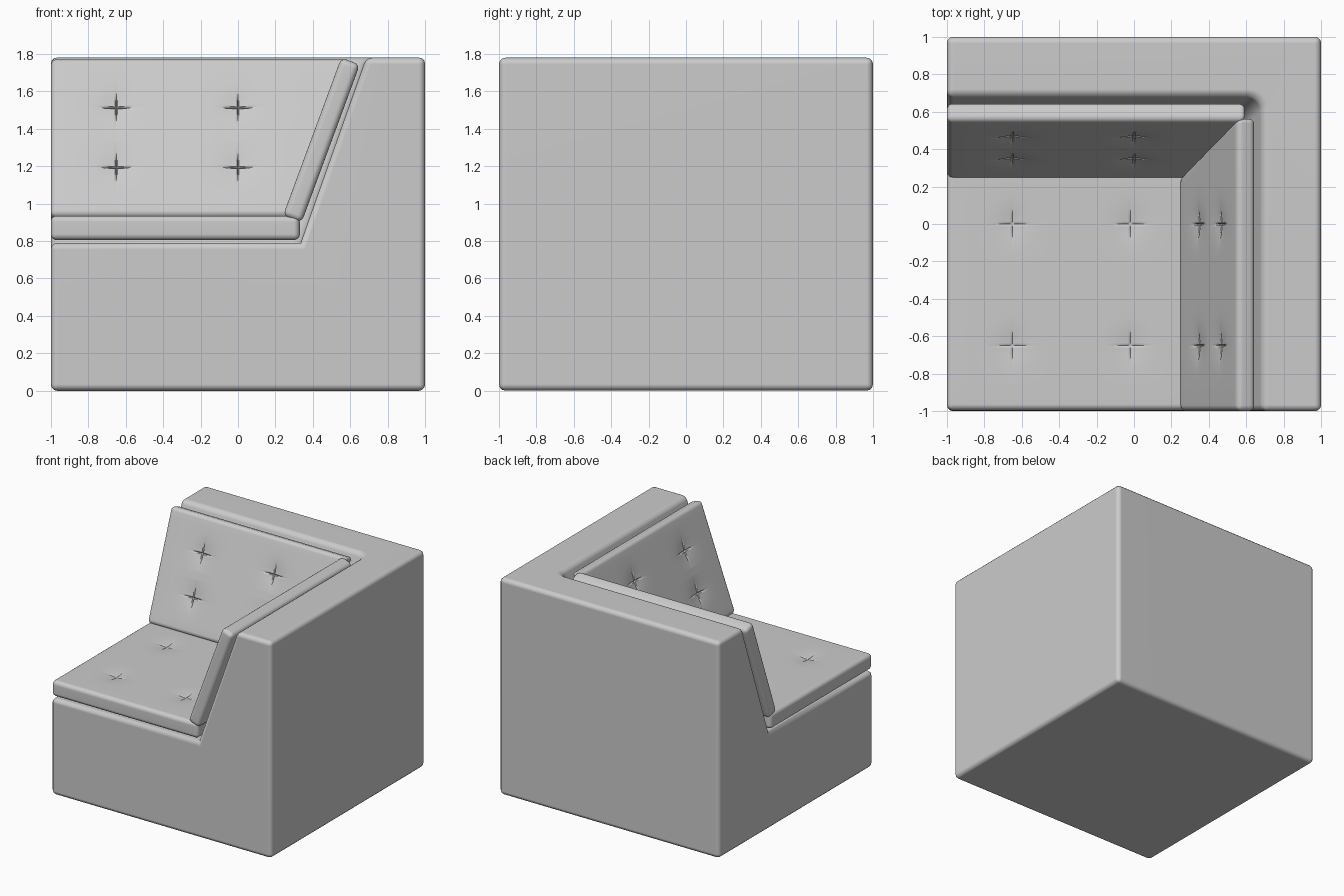
import bpy, bmesh, math
from mathutils import Matrix, Vector

cube = bpy.data.objects.get("Cube")
if cube:
    bpy.data.objects.remove(cube, do_unlink=True)

# One upholstery colour
fabric = bpy.data.materials.new("grey_fabric")
fabric.use_nodes = True
GREY = (0.6, 0.6, 0.6, 1)
fabric.diffuse_color = GREY
fabric.node_tree.nodes["Principled BSDF"].inputs["Base Color"].default_value = GREY


def finish(name, bm):
    bmesh.ops.recalc_face_normals(bm, faces=bm.faces[:])
    mesh = bpy.data.meshes.new(name)
    bm.to_mesh(mesh)
    bm.free()
    mesh.materials.append(fabric)
    ob = bpy.data.objects.new(name, mesh)
    bpy.context.collection.objects.link(ob)
    bpy.ops.object.select_all(action="DESELECT")
    ob.select_set(True)
    bpy.context.view_layer.objects.active = ob
    bpy.ops.object.shade_smooth_by_angle(angle=math.radians(50))
    weighted = ob.modifiers.new("flat_panels", "WEIGHTED_NORMAL")
    weighted.keep_sharp = True
    return ob


def round_edges(bm, edges, radius, segments):
    bmesh.ops.bevel(bm, geom=edges, offset=radius, segments=segments,
                    profile=0.5, affect="EDGES", clamp_overlap=True)


# Corner frame: a block with a seat recess and two sloping inner walls
HEIGHT, SEAT, INNER, RIM = 1.78, 0.79, 0.335, 0.685
bm = bmesh.new()
pts = {
    "a": (-1, -1, 0), "b": (1, -1, 0), "c": (1, 1, 0), "d": (-1, 1, 0),
    "e": (-1, -1, SEAT), "f": (INNER, -1, SEAT),
    "g": (INNER, INNER, SEAT), "h": (-1, INNER, SEAT),
    "i": (RIM, -1, HEIGHT), "j": (1, -1, HEIGHT), "k": (1, 1, HEIGHT),
    "l": (-1, 1, HEIGHT), "m": (-1, RIM, HEIGHT), "n": (RIM, RIM, HEIGHT),
}
v = {key: bm.verts.new(p) for key, p in pts.items()}
for loop in ("dcba", "abjife", "bckj", "cdlk", "daehml", "efgh", "fing", "hgnm", "ijklmn"):
    bm.faces.new([v[key] for key in loop])
bmesh.ops.recalc_face_normals(bm, faces=bm.faces[:])
round_edges(bm, [bm.edges.get((v["g"], v["n"]))], 0.07, 4)
bm.normal_update()
round_edges(bm, [e for e in bm.edges if e.calc_face_angle_signed() > 0.6], 0.035, 3)
finish("corner_frame", bm)


# Cushions: rounded slabs with tufted dimples, shaped in a local plane
STEPS = (0.006, 0.015, 0.03, 0.055, 0.09, 0.14, 0.2)
OFFSETS = [0] + [sign * s for s in STEPS for sign in (-1, 1)]


def cushion(name, outline, thickness, us, vs, matrix, depth, crease):
    bm = bmesh.new()
    face = bm.faces.new([bm.verts.new((p[0], p[1], 0)) for p in outline])
    out = bmesh.ops.extrude_face_region(bm, geom=[face], use_keep_orig=True)
    for item in out["geom"]:
        if isinstance(item, bmesh.types.BMVert):
            item.co.z = -thickness
    bmesh.ops.recalc_face_normals(bm, faces=bm.faces[:])
    round_edges(bm, bm.edges[:], 0.032, 4)
    # Cut lines concentrated around each tuft
    for axis, centres in enumerate((us, vs)):
        normal = Vector((1, 0, 0)) if axis == 0 else Vector((0, 1, 0))
        for centre in centres:
            for off in OFFSETS:
                bmesh.ops.bisect_plane(bm, geom=bm.verts[:] + bm.edges[:] + bm.faces[:],
                                       plane_co=normal * (centre + off), plane_no=normal)
    # Press in the tufts and their crossed creases
    for vert in bm.verts:
        if vert.co.z < -0.001:
            continue
        for cu in us:
            for cv in vs:
                du, dv = vert.co.x - cu, vert.co.y - cv
                r = math.hypot(du, dv)
                vert.co.z -= depth * math.exp(-(r / 0.085) ** 2)
                if min(abs(du), abs(dv)) < 0.002 and r < 0.056:
                    vert.co.z -= crease
    bmesh.ops.transform(bm, matrix=matrix, verts=bm.verts[:])
    return finish(name, bm)


# Seat cushion
cushion("seat_cushion", [(-1, -0.995), (0.33, -0.995), (0.33, 0.33), (-1, 0.33)], 0.13,
        (-0.65, -0.02), (0, -0.65), Matrix.Translation((0, 0, 0.935)), 0.012, 0.006)

# Back cushion leans with the wall; the side cushion is its reflection across the diagonal
lean = math.atan2(0.31, 0.84)
s, c = math.sin(lean), math.cos(lean)
leaning = Matrix(((1, 0, 0, 0), (0, s, -c, 0.24), (0, c, s, 0.935), (0, 0, 0, 1)))
swap = Matrix(((0, 1, 0, 0), (1, 0, 0, 0), (0, 0, 1, 0), (0, 0, 0, 1)))
length = 0.9
for name, matrix, extra in (("back_cushion", leaning, 0.04), ("side_cushion", swap @ leaning, 0.01)):
    cushion(name, [(-1, 0), (0.24 + extra, 0), (0.56 + extra, length), (-1, length)], 0.106,
            (-0.65, 0), (0.28, 0.62), matrix, 0.015, 0.012)
